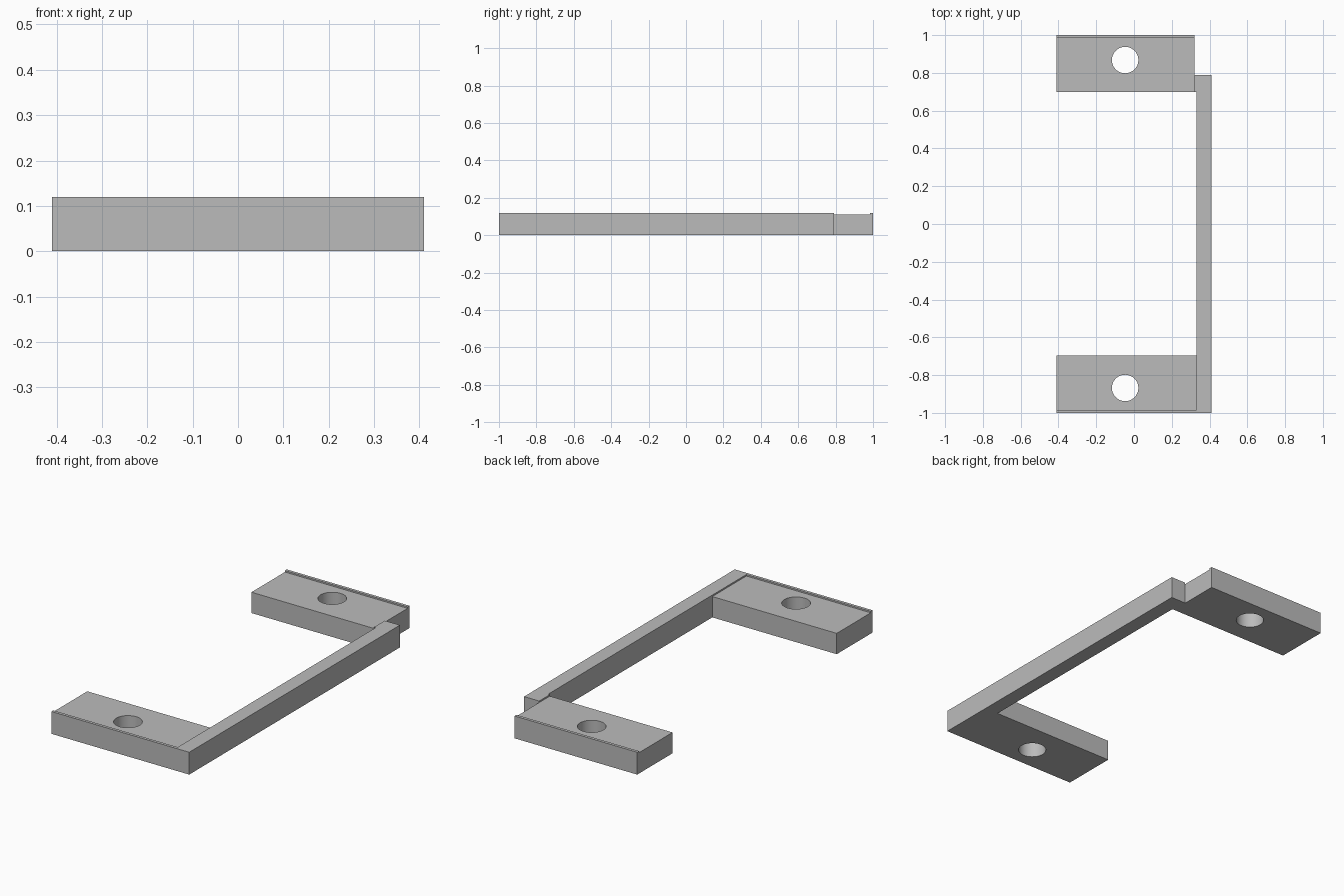
import bpy
import bmesh
from mathutils import Vector

if "Cube" in bpy.data.objects:
    bpy.data.objects.remove(bpy.data.objects["Cube"], do_unlink=True)

HEIGHT = 0.12
TAB_TOP = 0.112
LIP = 0.016

grey = bpy.data.materials.new("plain grey")
grey.use_nodes = True
colour = (0.5, 0.5, 0.5, 1)
grey.diffuse_color = colour
grey.node_tree.nodes["Principled BSDF"].inputs["Base Color"].default_value = colour


def prism(name, points, direction):
    """Extrude a flat outline into a solid."""
    bm = bmesh.new()
    face = bm.faces.new([bm.verts.new(p) for p in points])
    result = bmesh.ops.extrude_face_region(bm, geom=[face])
    moved = [v for v in result["geom"] if isinstance(v, bmesh.types.BMVert)]
    bmesh.ops.translate(bm, vec=Vector(direction), verts=moved)
    bmesh.ops.recalc_face_normals(bm, faces=bm.faces)
    mesh = bpy.data.meshes.new(name)
    bm.to_mesh(mesh)
    bm.free()
    mesh.materials.append(grey)
    obj = bpy.data.objects.new(name, mesh)
    bpy.context.collection.objects.link(obj)
    return obj


def mounting_tab(name, side, inner, right):
    """Flat tab with a raised lip on its outer edge and a screw hole."""
    profile = [(inner, 0), (1, 0), (1, HEIGHT), (1 - LIP, HEIGHT),
               (1 - LIP, TAB_TOP), (inner, TAB_TOP)]
    left = -0.41
    tab = prism(name, [(left, side * y, z) for y, z in profile],
                (right - left, 0, 0))

    bpy.ops.mesh.primitive_cylinder_add(vertices=48, radius=0.07, depth=0.4,
                                        location=(-0.047, side * 0.868, 0.06))
    cutter = bpy.context.object
    cutter.name = "hole_cutter"
    cutter.hide_render = True
    cutter.data.materials.append(grey)
    hole = tab.modifiers.new("screw hole", "BOOLEAN")
    hole.operation = "DIFFERENCE"
    hole.solver = "EXACT"
    hole.object = cutter
    bpy.ops.object.select_all(action="DESELECT")
    tab.select_set(True)
    bpy.context.view_layer.objects.active = tab
    bpy.ops.object.modifier_apply(modifier=hole.name)
    bpy.data.objects.remove(cutter, do_unlink=True)
    bpy.ops.object.shade_smooth_by_angle()


# Tabs at both ends
mounting_tab("front_tab", -1, 0.695, 0.33)
mounting_tab("back_tab", 1, 0.70, 0.32)

# Long rail, with a small step where it meets the back tab
rail = [(0.33, -1), (0.41, -1), (0.41, 0.79), (0.32, 0.79), (0.32, 0.70), (0.33, 0.70)]
prism("side_rail", [(x, y, 0) for x, y in rail], (0, 0, HEIGHT))
